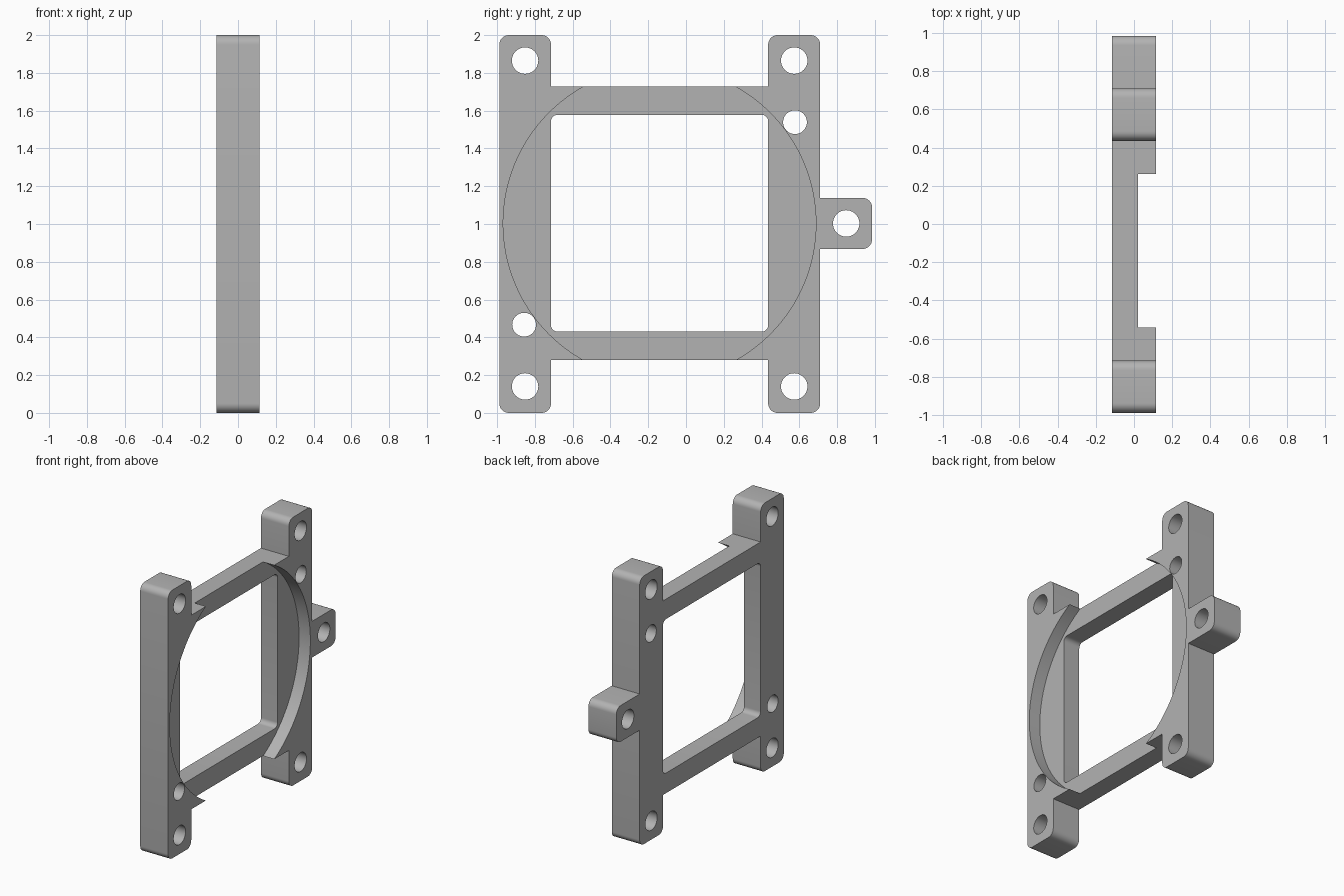
import bpy, bmesh
from math import sin, cos, pi
from mathutils import Vector

cube = bpy.data.objects.get("Cube")
if cube:
    bpy.data.objects.remove(cube, do_unlink=True)

HALF = 0.115            # half thickness along x
MID = Vector((-0.14, 1.003))  # centre of the frame in y, z

grey = bpy.data.materials.new("mid grey")
grey.use_nodes = True
colour = (0.45, 0.45, 0.45, 1)
grey.diffuse_color = colour
grey.node_tree.nodes["Principled BSDF"].inputs["Base Color"].default_value = colour


def rounded(corners, steps=8):
    """Outline from (y, z, radius) corners, each arc tangent to both sides."""
    out = []
    for i, (y, z, r) in enumerate(corners):
        p = Vector((y, z))
        if r == 0:
            out.append(p)
            continue
        a = (Vector(corners[i - 1][:2]) - p).normalized()
        b = (Vector(corners[(i + 1) % len(corners)][:2]) - p).normalized()
        for k in range(steps + 1):
            t = k / steps * pi / 2
            out.append(p + r * (a * (1 - sin(t)) + b * (1 - cos(t))))
    return out


def circle(y, z, r, n):
    return [Vector((y + r * cos(2 * pi * k / n), z + r * sin(2 * pi * k / n)))
            for k in range(n)]


def prism(name, outline, x0, x1):
    bm = bmesh.new()
    face = bm.faces.new([bm.verts.new((x0, p.x, p.y)) for p in outline])
    ext = bmesh.ops.extrude_face_region(bm, geom=[face])
    verts = [g for g in ext["geom"] if isinstance(g, bmesh.types.BMVert)]
    bmesh.ops.translate(bm, verts=verts, vec=(x1 - x0, 0, 0))
    bmesh.ops.recalc_face_normals(bm, faces=bm.faces)
    mesh = bpy.data.meshes.new(name)
    bm.to_mesh(mesh)
    bm.free()
    mesh.materials.append(grey)
    obj = bpy.data.objects.new(name, mesh)
    bpy.context.collection.objects.link(obj)
    return obj


# Plate outline: four ears and a side tab
L, R, TAB = -0.988, 0.71, 0.985
EAR_L, EAR_R = -0.715, 0.435
LOW, HIGH = 0.28, 1.727
ROUND = 0.05
frame = prism("mounting_frame", rounded([
    (L, 0, ROUND), (EAR_L, 0, ROUND), (EAR_L, LOW, 0), (EAR_R, LOW, 0),
    (EAR_R, 0, ROUND), (R, 0, ROUND), (R, 0.868, 0), (TAB, 0.868, ROUND),
    (TAB, 1.138, ROUND), (R, 1.138, 0), (R, 2, ROUND), (EAR_R, 2, ROUND),
    (EAR_R, HIGH, 0), (EAR_L, HIGH, 0), (EAR_L, 2, ROUND), (L, 2, ROUND),
]), -HALF, HALF)

# Square window, round recess and bolt holes
r = 0.035
cutters = [
    prism("window_cutter", rounded([(EAR_L, 0.43, r), (EAR_R, 0.43, r),
                                    (EAR_R, 1.578, r), (EAR_L, 1.578, r)]), -0.3, 0.3),
    prism("recess_cutter", circle(*MID, 0.828, 128), 0.022, 0.3),
]
big = [(y, z) for y in (-0.852, 0.573) for z in (0.14, 1.865)] + [(0.848, 1.003)]
small = [(-0.857, 0.467), (0.577, 1.539)]
for radius, spots in ((0.07, big), (0.063, small)):
    for y, z in spots:
        cutters.append(prism("bolt_hole_cutter", circle(y, z, radius, 40), -0.3, 0.3))

for cutter in cutters:
    mod = frame.modifiers.new(cutter.name, "BOOLEAN")
    mod.operation = "DIFFERENCE"
    mod.solver = "EXACT"
    mod.object = cutter

# Bake the cuts and drop the cutters
bpy.context.view_layer.update()
result = bpy.data.meshes.new_from_object(
    frame.evaluated_get(bpy.context.evaluated_depsgraph_get()))
frame.modifiers.clear()
frame.data = result
for cutter in cutters:
    bpy.data.objects.remove(cutter, do_unlink=True)

# Smooth round walls, sharp edges
bpy.ops.object.select_all(action="DESELECT")
frame.select_set(True)
bpy.context.view_layer.objects.active = frame
bpy.ops.object.shade_smooth_by_angle(angle=pi / 6)
